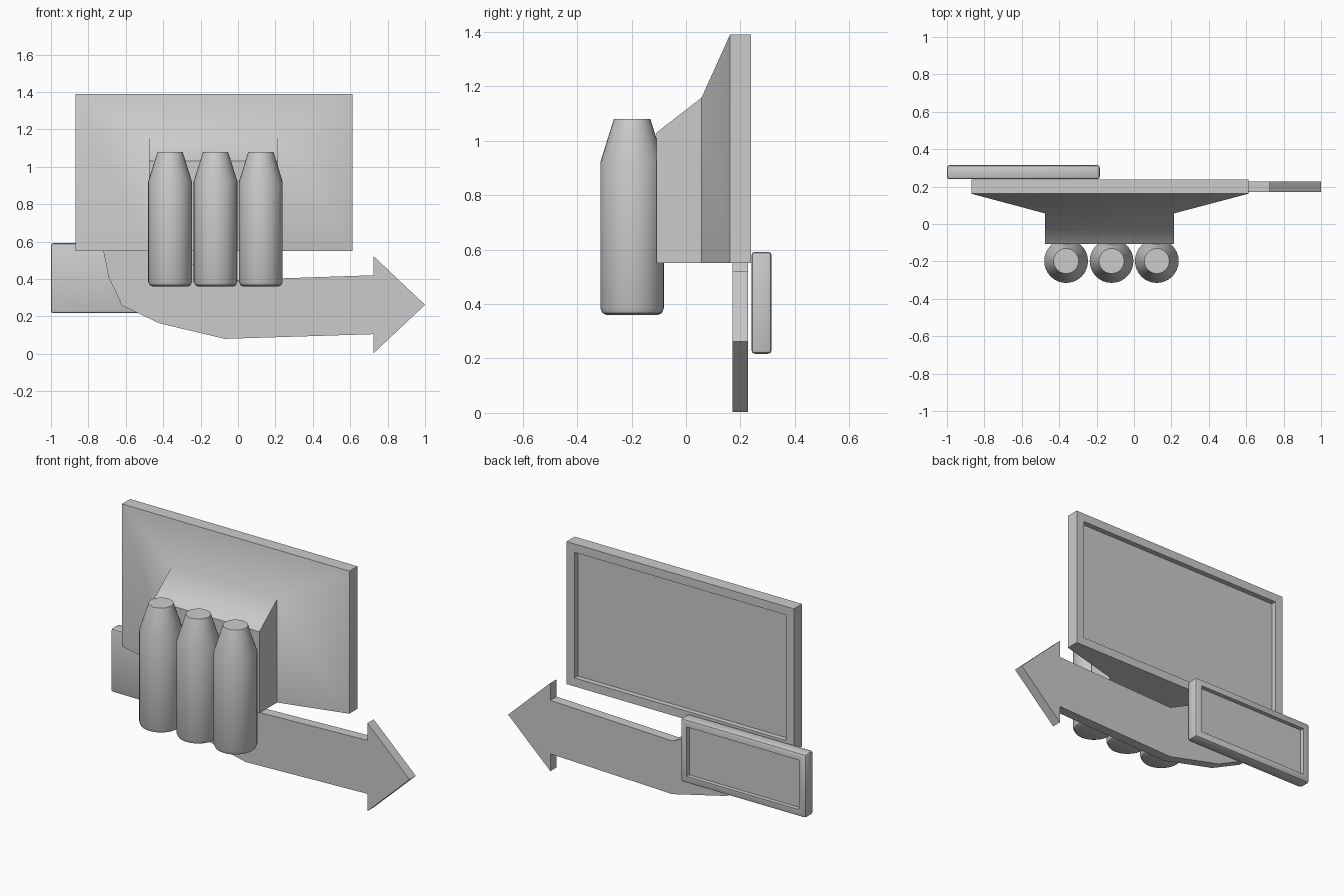
import bpy, bmesh, math

if "Cube" in bpy.data.objects:
    bpy.data.objects.remove(bpy.data.objects["Cube"])


def finish(name, bm, smooth=False):
    bmesh.ops.recalc_face_normals(bm, faces=bm.faces)
    mesh = bpy.data.meshes.new(name)
    bm.to_mesh(mesh)
    bm.free()
    obj = bpy.data.objects.new(name, mesh)
    bpy.context.collection.objects.link(obj)
    if smooth:
        bpy.ops.object.select_all(action='DESELECT')
        obj.select_set(True)
        bpy.context.view_layer.objects.active = obj
        bpy.ops.object.shade_smooth_by_angle(angle=math.radians(30))
    return obj


def skin(bm, rings):
    """Join rings of points with quads and cap both ends."""
    loops = [[bm.verts.new(p) for p in ring] for ring in rings]
    n = len(loops[0])
    for a, b in zip(loops, loops[1:]):
        for i in range(n):
            j = (i + 1) % n
            bm.faces.new((a[i], a[j], b[j], b[i]))
    bm.faces.new(loops[0])
    bm.faces.new(loops[-1])


def rect(y, x0, x1, z0, z1):
    return [(x0, y, z0), (x1, y, z0), (x1, y, z1), (x0, y, z1)]


# main screen: recessed back, frame, tapered front and neck block
bm = bmesh.new()
skin(bm, [
    rect(0.207, -0.82, 0.56, 0.60, 1.34),
    rect(0.238, -0.82, 0.56, 0.60, 1.34),
    rect(0.238, -0.87, 0.612, 0.55, 1.39),
    rect(0.162, -0.87, 0.612, 0.55, 1.39),
    rect(0.057, -0.477, 0.215, 0.55, 1.158),
    rect(-0.108, -0.477, 0.215, 0.55, 1.03),
])
finish("screen_housing", bm, True)

# small screen with bevelled outer edges and recessed back
bm = bmesh.new()
X0, X1, Z0, Z1 = -1.0, -0.183, 0.217, 0.592
B = 0.042
skin(bm, [
    rect(0.29, X0 + B, X1 - B, Z0 + B, Z1 - B),
    rect(0.315, X0 + B, X1 - B, Z0 + B, Z1 - B),
    rect(0.315, X0, X1, Z0, Z1),
    rect(0.24, X0, X1, Z0, Z1),
])


def is_outer(v):
    return min(abs(v.co.x - X0), abs(v.co.x - X1)) < 1e-4


edges = [e for e in bm.edges if all(is_outer(v) for v in e.verts)]
bmesh.ops.bevel(bm, geom=edges, offset=0.014, segments=2, profile=0.5,
                affect='EDGES')
finish("small_screen", bm, True)

# curved arrow: flat outline given thickness
outline = [(-0.72, 0.55), (-0.692, 0.41), (-0.62, 0.258), (-0.42, 0.163),
           (-0.07, 0.08), (0.725, 0.105), (0.725, 0.003), (1.0, 0.262),
           (0.725, 0.522), (0.725, 0.42), (-0.07, 0.393), (-0.24, 0.475),
           (-0.32, 0.55)]
bm = bmesh.new()
skin(bm, [[(x, y, z) for x, z in outline] for y in (0.17, 0.228)])
finish("arrow", bm)

# three tapered bottles
profile = [(0.095, 0.36), (0.109, 0.367), (0.117, 0.385), (0.117, 0.92),
           (0.067, 1.08)]
SIDES = 32
for k, cx in enumerate((-0.363, -0.12, 0.122)):
    bm = bmesh.new()
    skin(bm, [[(cx + r * math.cos(2 * math.pi * i / SIDES),
                -0.198 + r * math.sin(2 * math.pi * i / SIDES), z)
               for i in range(SIDES)] for r, z in profile])
    finish(f"bottle_{k + 1}", bm, True)
